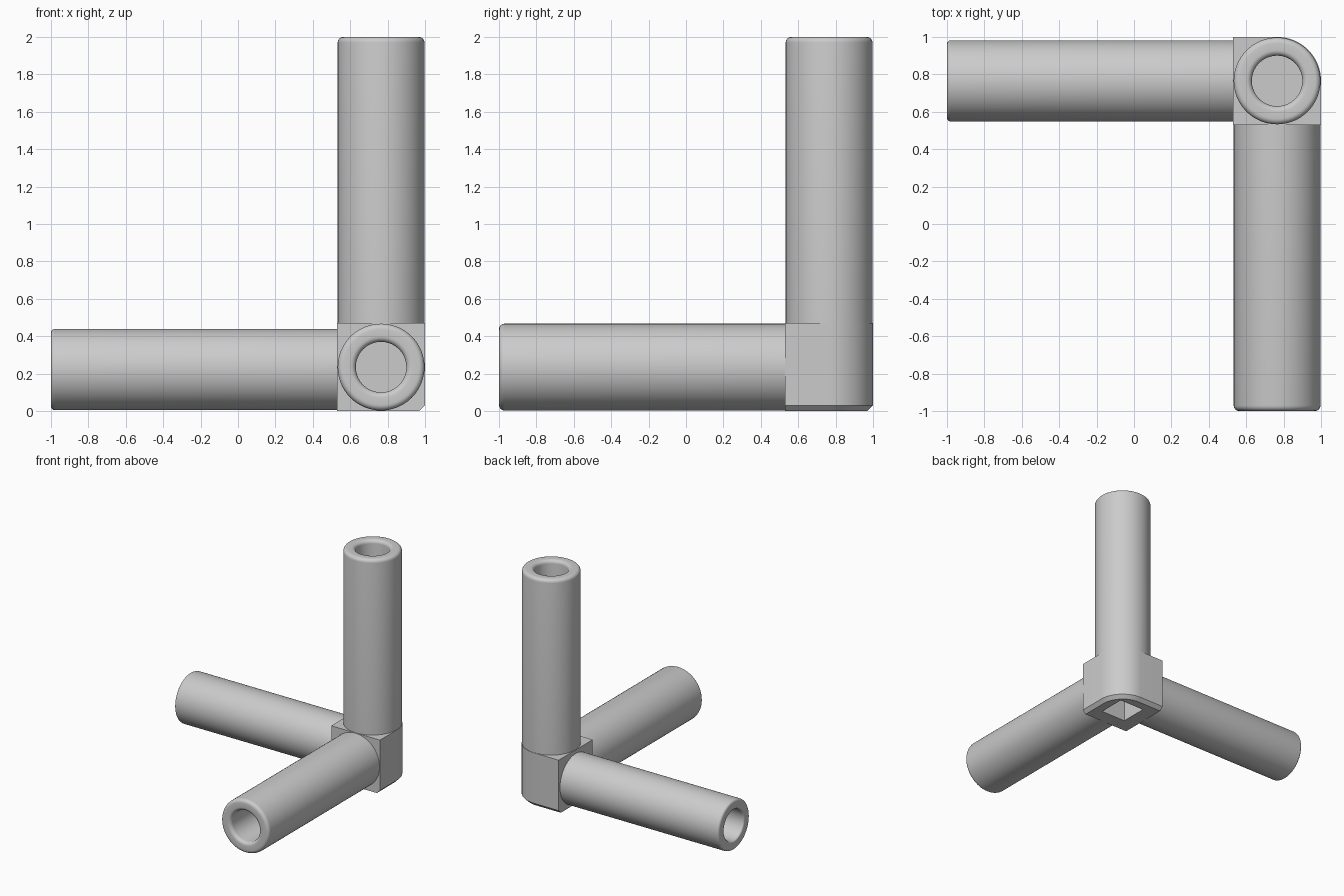
import bpy, bmesh, math
from mathutils import Matrix, Vector

if "Cube" in bpy.data.objects:
    bpy.data.objects.remove(bpy.data.objects["Cube"])

grey = bpy.data.materials.new("plain grey")
grey.use_nodes = True
grey.diffuse_color = (0.6, 0.6, 0.6, 1)
grey.node_tree.nodes["Principled BSDF"].inputs["Base Color"].default_value = (0.6, 0.6, 0.6, 1)

CENTRE, HALF, SEGMENTS = 0.765, 0.235, 64
LOW = CENTRE - HALF


def finish(name, bm):
    bmesh.ops.recalc_face_normals(bm, faces=bm.faces)
    mesh = bpy.data.meshes.new(name)
    bm.to_mesh(mesh)
    bm.free()
    mesh.materials.append(grey)
    obj = bpy.data.objects.new(name, mesh)
    bpy.context.collection.objects.link(obj)
    return obj


def smooth(obj):
    bpy.ops.object.select_all(action='DESELECT')
    obj.select_set(True)
    bpy.context.view_layer.objects.active = obj
    bpy.ops.object.shade_smooth_by_angle(angle=math.radians(35))


def quarter(r, h, radius, start):
    """Quarter-round profile points, sweeping down in angle."""
    angles = [math.radians(start - 15 * i) for i in range(7)]
    return [(r + radius * math.cos(a), h + radius * math.sin(a)) for a in angles]


def tube(name, base, direction, length, radius, bore, lip, rim):
    """Lathe a blind tube with rounded mouth along the given direction."""
    profile = [(0, 0.05), (bore, 0.05)]
    profile += quarter(bore + lip, length - lip, lip, 180)
    profile += quarter(radius - rim, length - rim, rim, 90)
    profile += [(radius, -0.02), (0, -0.02)]
    bm = bmesh.new()
    verts = [bm.verts.new((r, 0, h)) for r, h in profile]
    edges = [bm.edges.new(pair) for pair in zip(verts, verts[1:])]
    bmesh.ops.spin(bm, geom=verts + edges, axis=(0, 0, 1), cent=(0, 0, 0),
                   steps=SEGMENTS, angle=math.tau)
    bmesh.ops.remove_doubles(bm, verts=bm.verts, dist=0.0001)
    turn = Vector((0, 0, 1)).rotation_difference(Vector(direction)).to_matrix().to_4x4()
    bmesh.ops.transform(bm, matrix=Matrix.Translation(base) @ turn, verts=bm.verts)
    smooth(finish(name, bm))


# Corner block: one rounded upright edge, chamfered along the outer foot
def outline(radius, z):
    points = [(LOW, LOW), (CENTRE + radius, LOW)]
    for i in range(17):
        a = math.pi / 2 * i / 16
        points.append((CENTRE + radius * math.cos(a), CENTRE + radius * math.sin(a)))
    points.append((LOW, CENTRE + radius))
    return [(x, y, z) for x, y in points]


bm = bmesh.new()
rings = [[bm.verts.new(p) for p in outline(r, z)]
         for r, z in ((HALF - 0.03, 0), (HALF, 0.03), (HALF, 2 * HALF))]
# The inner corner stays upright on every ring
for low, high in zip(rings, rings[1:]):
    for i in range(len(low)):
        j = (i + 1) % len(low)
        bm.faces.new((low[i], low[j], high[j], high[i]))
bm.faces.new(rings[0])
bm.faces.new(rings[-1])
block = finish("corner_block", bm)

# Square socket in the underside
bm = bmesh.new()
bmesh.ops.create_cube(bm, size=1, matrix=Matrix.Translation((CENTRE + 0.01, CENTRE + 0.01, 0.1))
                      @ Matrix.Diagonal((0.24, 0.24, 0.5, 1)))
cutter = finish("socket_cutter", bm)
cutter.hide_render = True
cut = block.modifiers.new("socket", 'BOOLEAN')
cut.operation = 'DIFFERENCE'
cut.object = cutter
cut.solver = 'EXACT'
bpy.context.view_layer.objects.active = block
bpy.ops.object.modifier_apply(modifier=cut.name)
bpy.data.objects.remove(cutter)
smooth(block)

# Three tubes leaving the block
TOP = 2 * HALF
tube("upright_tube", (CENTRE, CENTRE, TOP), (0, 0, 1), 2 - TOP, 0.232, 0.135, 0.03, 0.03)
tube("front_tube", (CENTRE, LOW, HALF), (0, -1, 0), 1 + LOW, 0.232, 0.135, 0.03, 0.03)
tube("side_tube", (LOW, CENTRE, 0.222), (-1, 0, 0), 1 + LOW, 0.217, 0.135, 0.015, 0.02)
